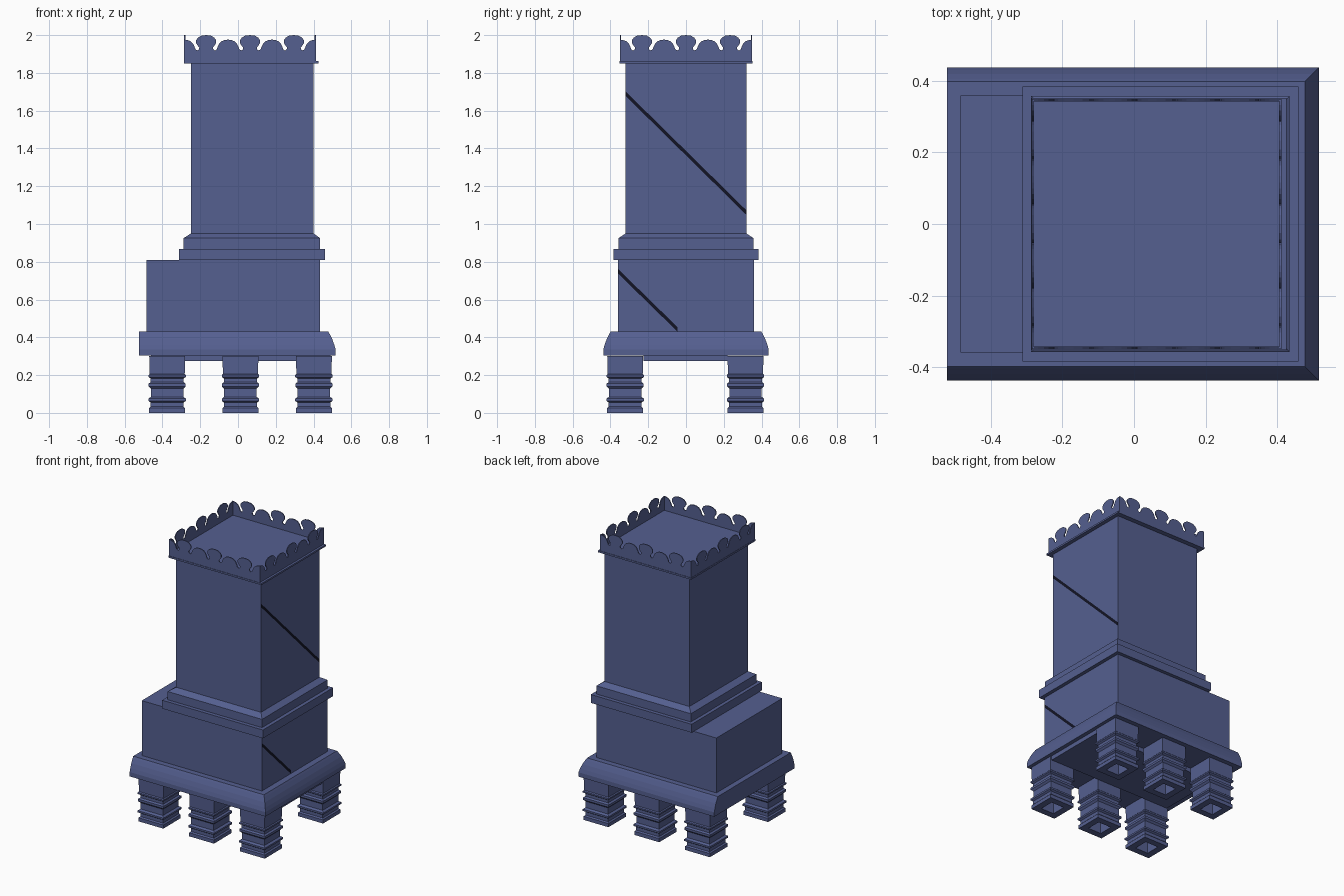
import bpy, bmesh, math

if "Cube" in bpy.data.objects:
    bpy.data.objects.remove(bpy.data.objects["Cube"])


def material(name, rgb):
    m = bpy.data.materials.new(name)
    m.diffuse_color = (*rgb, 1)
    m.use_nodes = True
    m.node_tree.nodes["Principled BSDF"].inputs["Base Color"].default_value = m.diffuse_color
    return m


GLAZE = material("blue_glaze", (0.09, 0.115, 0.28))
DARK = material("dark_vein", (0.006, 0.007, 0.018))


def finish(name, bm, mat=GLAZE):
    bmesh.ops.recalc_face_normals(bm, faces=bm.faces)
    me = bpy.data.meshes.new(name)
    bm.to_mesh(me)
    bm.free()
    me.materials.append(mat)
    ob = bpy.data.objects.new(name, me)
    bpy.context.collection.objects.link(ob)
    return ob


def stack(name, rings):
    """Solid through rectangular rings (x0, x1, y0, y1, z), capped at both ends."""
    bm = bmesh.new()
    loops = []
    for x0, x1, y0, y1, z in rings:
        loops.append([bm.verts.new((x, y, z)) for x, y in
                      ((x0, y0), (x1, y0), (x1, y1), (x0, y1))])
    for a, b in zip(loops, loops[1:]):
        for i in range(4):
            j = (i + 1) % 4
            bm.faces.new((a[i], a[j], b[j], b[i]))
    bm.faces.new(loops[0][::-1])
    bm.faces.new(loops[-1])
    return finish(name, bm)


def box(name, x0, x1, y0, y1, z0, z1):
    return stack(name, [(x0, x1, y0, y1, z0), (x0, x1, y0, y1, z1)])


# Legs: hollow square turned profile (half width, height)
LEG = [(0.05, 0.0), (0.095, 0.0), (0.095, 0.025), (0.087, 0.033), (0.087, 0.055),
       (0.099, 0.063), (0.099, 0.075), (0.086, 0.085), (0.086, 0.128),
       (0.098, 0.140), (0.098, 0.155), (0.087, 0.163), (0.087, 0.182),
       (0.099, 0.190), (0.099, 0.200), (0.093, 0.206), (0.095, 0.302)]
for row, y in (("front", -0.322), ("back", 0.315)):
    for col, x in (("left", -0.375), ("middle", 0.013), ("right", 0.402)):
        leg = [(0.05, 0.25)] + LEG
        stack(f"{row}_{col}_leg", [(x - w, x + w, y - w, y + w, z) for w, z in leg])

# Underside panel between the legs
box("bottom_panel", -0.46, 0.49, -0.225, 0.22, 0.275, 0.306)

# Base slab: rounded on three sides, flat against the wall on the left
stack("base_slab", [(-0.523, 0.517 - d, -0.438 + d, 0.438 - d, z) for d, z in
                    ((0, 0.305), (0, 0.335), (0.007, 0.36), (0.018, 0.39),
                     (0.032, 0.418), (0.039, 0.43))])

# Lower firebox
box("lower_body", -0.485, 0.435, -0.36, 0.36, 0.43, 0.81)

# Cornice, chamfered shoulder and upper tower
stack("cornice", [(-0.312, 0.46, -0.384, 0.384, 0.81),
                  (-0.312, 0.46, -0.384, 0.384, 0.868)])
stack("upper_body", [(-0.288, 0.435, -0.358, 0.358, 0.868),
                     (-0.288, 0.435, -0.358, 0.358, 0.925),
                     (-0.25, 0.40, -0.32, 0.32, 0.95),
                     (-0.25, 0.40, -0.32, 0.32, 1.852)])

# Top moulding and lid
box("top_moulding", -0.287, 0.427, -0.353, 0.353, 1.85, 1.862)
box("lid", -0.28, 0.408, -0.343, 0.343, 1.862, 1.88)

# Scalloped crown: alternating tall round and low domed leaves
S = 0.116


def scallop():
    half_tall = [(0.0, 2.0), (0.025, 1.997), (0.043, 1.987), (0.053, 1.973),
                 (0.053, 1.958), (0.044, 1.944), (0.036, 1.934), (0.038, 1.924),
                 (0.047, 1.919), (0.056, 1.924), (0.061, 1.938), (0.070, 1.956),
                 (0.083, 1.968), (0.099, 1.974), (S, 1.976)]
    one = [(-u, z) for u, z in half_tall[:0:-1]] + half_tall
    pts = []
    for k in (-1, 0, 1):
        pts += [(u + 2 * S * k, z) for u, z in (one if k == -1 else one[1:])]
    return pts


def crown_panel(name, axis, pos, centre, length, thick):
    bm = bmesh.new()
    f = length / (6 * S)
    outline = [(u * f + centre, z) for u, z in scallop()]
    outline += [(centre + length / 2, 1.86), (centre - length / 2, 1.86)]
    verts = [bm.verts.new((u, pos, z) if axis == "x" else (pos, u, z))
             for u, z in outline]
    face = bm.faces.new(verts)
    ext = bmesh.ops.extrude_face_region(bm, geom=[face])
    for v in ext["geom"]:
        if isinstance(v, bmesh.types.BMVert):
            v.co[1 if axis == "x" else 0] += thick
    finish(name, bm)


crown_panel("front_crown", "x", -0.35, 0.0635, 0.697, 0.006)
crown_panel("back_crown", "x", 0.35, 0.0635, 0.697, -0.006)
crown_panel("left_crown", "y", -0.285, 0.0, 0.70, 0.006)
crown_panel("right_crown", "y", 0.412, 0.0, 0.70, -0.006)


# Thin dark diagonal veins on the right side
def vein(name, x, y0, z0, y1, z1, w=0.012):
    bm = bmesh.new()
    verts = [bm.verts.new((x + 0.001, y, z)) for y, z in
             ((y0, z0 - w), (y1, z1 - w), (y1, z1 + w), (y0, z0 + w))]
    bm.faces.new(verts)
    finish(name, bm, DARK)


vein("upper_vein", 0.40, -0.32, 1.69, 0.32, 1.06)
vein("lower_vein", 0.435, -0.36, 0.75, -0.045, 0.442)
